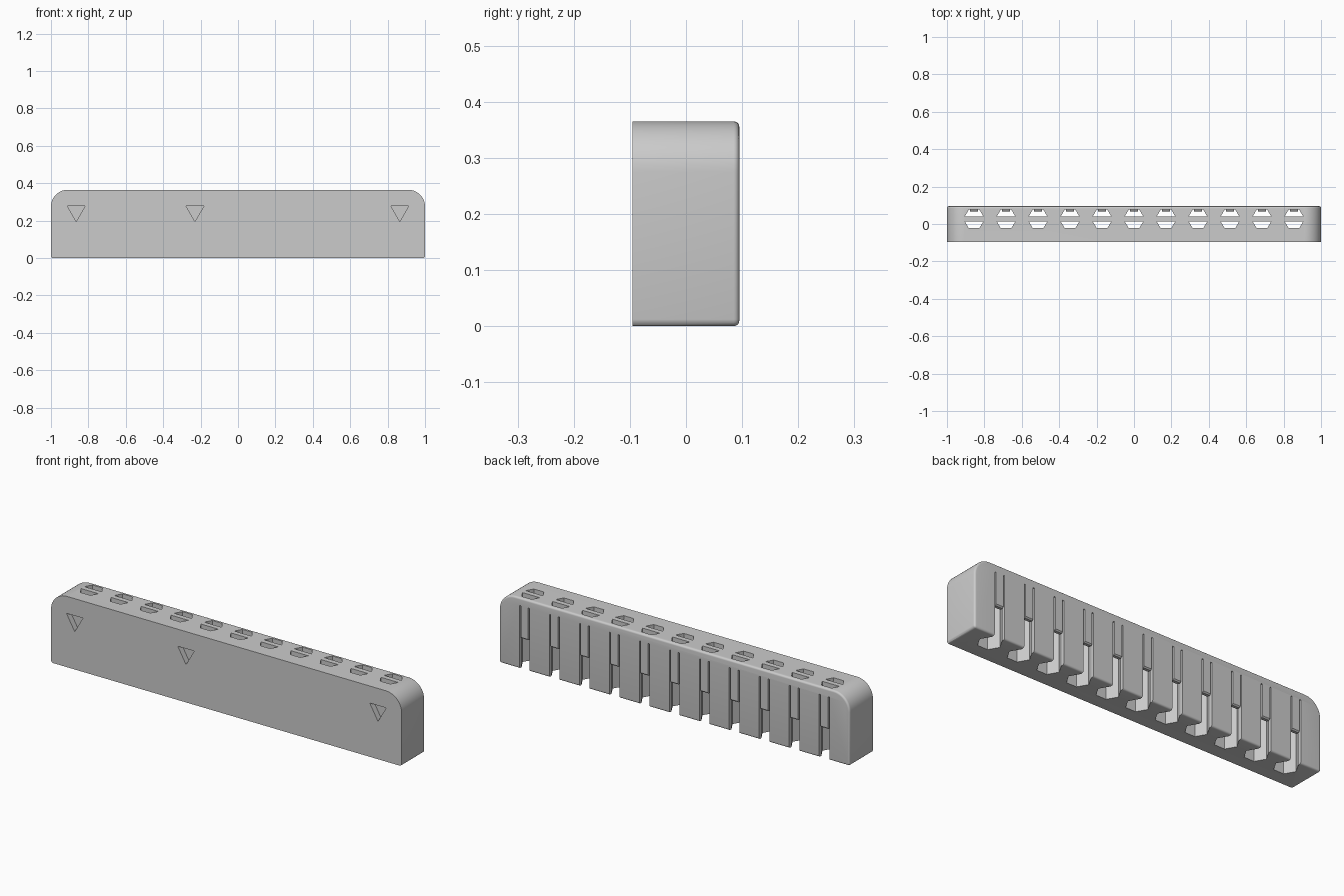
import bpy, bmesh
from math import cos, sin, pi

cube = bpy.data.objects.get("Cube")
if cube:
    bpy.data.objects.remove(cube, do_unlink=True)

W, D, H = 1.0, 0.095, 0.365      # half width, half depth, height
SLOTS = [(i - 5) * 0.171 for i in range(11)]
HEX_Y, FLAT = 0.027, 0.05        # hex channel centre and half flat width
CORNER = FLAT / cos(pi / 6)
ROOF = 0.325                     # underside of the top plate

grey = bpy.data.materials.new("grey plastic")
grey.use_nodes = True
colour = (0.6, 0.6, 0.6, 1)
grey.diffuse_color = colour
grey.node_tree.nodes["Principled BSDF"].inputs["Base Color"].default_value = colour


def loft(bm, rings):
    """Closed solid through a series of matching rings of 3D points."""
    loops = [[bm.verts.new(p) for p in ring] for ring in rings]
    n = len(loops[0])
    for a, b in zip(loops, loops[1:]):
        for i in range(n):
            j = (i + 1) % n
            bm.faces.new((a[i], a[j], b[j], b[i]))
    bm.faces.new(loops[0][::-1])
    bm.faces.new(loops[-1])


def prism(bm, points, depth):
    """Extrude a closed outline of 3D points along a vector."""
    loft(bm, [points, [tuple(c + d for c, d in zip(p, depth)) for p in points]])


def finish(name, bm):
    bmesh.ops.recalc_face_normals(bm, faces=bm.faces)
    mesh = bpy.data.meshes.new(name)
    bm.to_mesh(mesh)
    bm.free()
    mesh.materials.append(grey)
    obj = bpy.data.objects.new(name, mesh)
    bpy.context.collection.objects.link(obj)
    return obj


def select(obj):
    bpy.ops.object.select_all(action="DESELECT")
    obj.select_set(True)
    bpy.context.view_layer.objects.active = obj


def cut(target, cutter):
    mod = target.modifiers.new("cut", "BOOLEAN")
    mod.operation, mod.solver, mod.object = "DIFFERENCE", "MANIFOLD", cutter
    select(target)
    bpy.ops.object.modifier_apply(modifier=mod.name)
    bpy.data.objects.remove(cutter, do_unlink=True)


def arc(cx, cz, r, start, steps):
    return [(cx + r * cos(start + pi / 2 * i / steps),
             cz + r * sin(start + pi / 2 * i / steps)) for i in range(steps + 1)]


# Body: rounded outline, shrinking over the last steps to soften the back rim
R, r, SOFT = 0.09, 0.012, 0.01


def ring(y, inset):
    a, b = R - inset, r - inset
    outline = (arc(W - r, r, b, -pi / 2, 3) + arc(W - R, H - R, a, 0, 12)
               + arc(R - W, H - R, a, pi / 2, 12) + arc(r - W, r, b, pi, 3))
    return [(x, y, z) for x, z in outline]


rim = [pi / 2 * i / 5 for i in range(6)]
bm = bmesh.new()
loft(bm, [ring(-D, 0)] + [ring(D - SOFT + SOFT * sin(t), SOFT - SOFT * cos(t)) for t in rim])
body = finish("holder_body", bm)

# Hex channels, open at the bottom and through the back wall
bm = bmesh.new()
for x in SLOTS:
    key = [(-CORNER, HEX_Y), (-CORNER / 2, HEX_Y - FLAT), (CORNER / 2, HEX_Y - FLAT),
           (CORNER, HEX_Y), (CORNER / 2, HEX_Y + FLAT), (CORNER / 2, 0.2),
           (-CORNER / 2, 0.2), (-CORNER / 2, HEX_Y + FLAT)]
    prism(bm, [(x + px, py, -0.1) for px, py in key], (0, 0, 0.1 + ROOF))
cut(body, finish("channel_cutter", bm))

# Top openings: each hexagon is split by a stop bar
BAR, GAP = 0.013, 0.0005
wide = CORNER - BAR / 3 ** 0.5 - GAP
narrow = CORNER / 2 - GAP
bm = bmesh.new()
for x in SLOTS:
    for side in (-1, 1):
        cell = [(-wide, BAR), (wide, BAR), (narrow, FLAT - GAP), (-narrow, FLAT - GAP)]
        prism(bm, [(x + px, HEX_Y + side * py, ROOF - 0.02) for px, py in cell],
              (0, 0, 0.1))
cut(body, finish("opening_cutter", bm))

# Triangular recesses on the front
bm = bmesh.new()
for x in (-0.865, -0.23, 0.865):
    prism(bm, [(x - 0.047, -0.2, 0.277), (x + 0.047, -0.2, 0.277), (x, -0.2, 0.195)],
          (0, 0.2 - D + 0.03, 0))
cut(body, finish("triangle_cutter", bm))

# Spring fingers with a rounded catch at the tip
BACK, FRONT, TIP = D, HEX_Y + FLAT, 0.157
half = 0.021
bump = [(FRONT - 0.011 * sin(pi * i / 8), TIP + 0.014 - 0.014 * cos(pi * i / 8))
        for i in range(9)]
bm = bmesh.new()
for x in SLOTS:
    side = [(BACK, ROOF), (BACK, TIP + 0.006), (BACK - 0.006, TIP)] + bump + [(FRONT, ROOF)]
    prism(bm, [(x - half, y, z) for y, z in side], (2 * half, 0, 0))
fingers = finish("spring_fingers", bm)

for obj in (body, fingers):
    select(obj)
    bpy.ops.object.shade_smooth_by_angle(angle=pi / 6)
